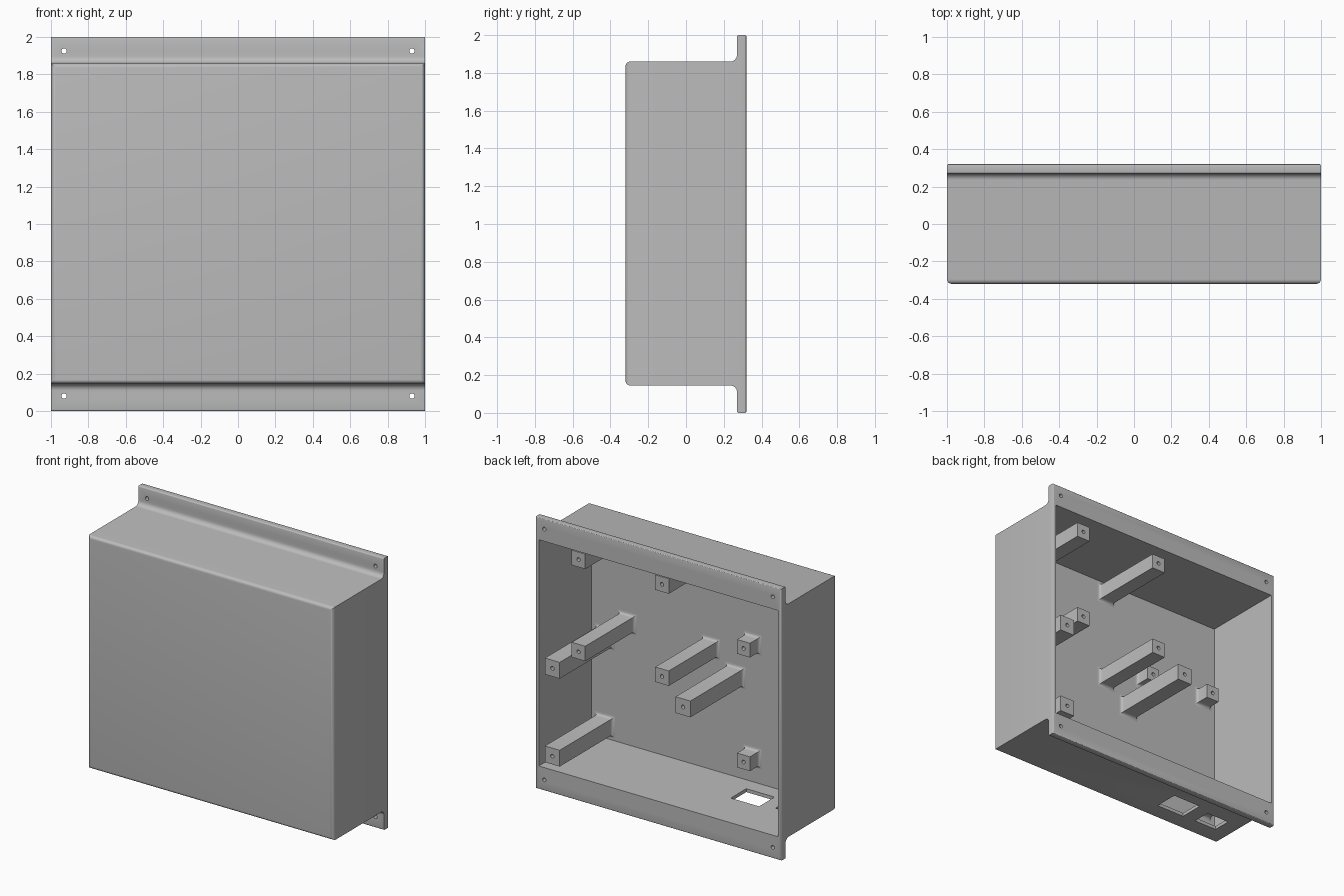
import bpy, bmesh, math
from mathutils import Matrix, Vector

cube = bpy.data.objects.get("Cube")
if cube:
    bpy.data.objects.remove(cube)

grey = bpy.data.materials.new("plain grey")
grey.use_nodes = True
GREY = (0.5, 0.5, 0.5, 1)
grey.diffuse_color = GREY
grey.node_tree.nodes["Principled BSDF"].inputs["Base Color"].default_value = GREY

WALL = 0.025
BACK, FRONT = 0.32, -0.32
FLOOR = FRONT + WALL
LOW, HIGH = 0.145, 1.86


def make_object(name, bm):
    bmesh.ops.recalc_face_normals(bm, faces=bm.faces)
    mesh = bpy.data.meshes.new(name)
    bm.to_mesh(mesh)
    bm.free()
    mesh.materials.append(grey)
    obj = bpy.data.objects.new(name, mesh)
    bpy.context.collection.objects.link(obj)
    return obj


def add_box(bm, low, high):
    low, high = Vector(low), Vector(high)
    size = Matrix.Diagonal((*(high - low), 1))
    bmesh.ops.create_cube(bm, size=1, matrix=Matrix.Translation((low + high) / 2) @ size)


def add_drill(bm, x, y, z, radius, depth):
    place = Matrix.Translation((x, y, z)) @ Matrix.Rotation(math.pi / 2, 4, 'X')
    bmesh.ops.create_cone(bm, cap_ends=True, segments=20, radius1=radius,
                          radius2=radius, depth=depth, matrix=place)


def select(obj):
    bpy.ops.object.select_all(action='DESELECT')
    obj.select_set(True)
    bpy.context.view_layer.objects.active = obj


def cut(obj, bm):
    cutter = make_object("cutter", bm)
    cutter.hide_render = True
    mod = obj.modifiers.new("cut", 'BOOLEAN')
    mod.operation, mod.solver, mod.object = 'DIFFERENCE', 'EXACT', cutter
    select(obj)
    bpy.ops.object.modifier_apply(modifier=mod.name)
    bpy.data.objects.remove(cutter)


def smooth(obj):
    select(obj)
    bpy.ops.object.shade_smooth_by_angle(angle=math.radians(35))


def bevel_where(bm, rule, width, segments):
    edges = [e for e in bm.edges if rule(*(v.co for v in e.verts))]
    bmesh.ops.bevel(bm, geom=edges, offset=width, segments=segments,
                    profile=0.5, affect='EDGES')


# Enclosure: side profile with two mounting flanges, drawn across the width
FLANGE = 0.27
profile = [(FRONT, LOW), (FLANGE, LOW), (FLANGE, 0), (BACK, 0),
           (BACK, 2), (FLANGE, 2), (FLANGE, HIGH), (FRONT, HIGH)]
bm = bmesh.new()
face = bm.faces.new([bm.verts.new((-1, y, z)) for y, z in profile])
side = bmesh.ops.extrude_face_region(bm, geom=[face])
bmesh.ops.translate(bm, vec=(2, 0, 0),
                    verts=[v for v in side["geom"] if isinstance(v, bmesh.types.BMVert)])
bmesh.ops.recalc_face_normals(bm, faces=bm.faces)


def near(a, b):
    return abs(a - b) < 1e-4


# Fillets under the flanges, round front edges, fine round on the back edges
bevel_where(bm, lambda a, b: near(a.y, FLANGE) and near(b.y, FLANGE) and near(a.z, b.z)
            and (near(a.z, LOW) or near(a.z, HIGH)), 0.035, 6)
bevel_where(bm, lambda a, b: near(a.y, FRONT) and near(b.y, FRONT), 0.025, 5)
bevel_where(bm, lambda a, b: (near(a.y, BACK) and near(b.y, BACK))
            or (near(a.z, b.z) and near(a.y, b.y) and a.z in (0, 2)), 0.008, 3)
enclosure = make_object("enclosure", bm)

# Open cavity at the back
bm = bmesh.new()
add_box(bm, (WALL - 1, FLOOR, LOW + WALL), (1 - WALL, 0.5, HIGH - WALL))
cut(enclosure, bm)

# Two cable openings in the underside and four flange screw holes
bm = bmesh.new()
add_box(bm, (-0.595, -0.18, 0.1), (-0.365, 0, 0.25))
add_box(bm, (-0.885, -0.175, 0.1), (-0.70, -0.04, 0.25))
for x in (-0.93, 0.93):
    for z in (0.08, 1.925):
        add_drill(bm, x, 0.3, z, 0.014, 0.2)
cut(enclosure, bm)
smooth(enclosure)


# Square standoffs with a flared foot and a blind screw hole
def standoff(name, x, z, tip, width):
    flare, steps = 0.022, 4
    rings = [(FLOOR - 0.005, width / 2 + flare)]
    for i in range(steps + 1):
        a = i / steps * math.pi / 2
        rings.append((FLOOR + flare * (1 - math.cos(a)), width / 2 + flare * (1 - math.sin(a))))
    rings.append((tip, width / 2))
    bm = bmesh.new()
    loops = [[bm.verts.new((x + sx * h, y, z + sz * h))
              for sx, sz in ((-1, -1), (1, -1), (1, 1), (-1, 1))] for y, h in rings]
    for low, high in zip(loops, loops[1:]):
        for i in range(4):
            j = (i + 1) % 4
            bm.faces.new((low[i], low[j], high[j], high[i]))
    bm.faces.new(loops[0])
    bm.faces.new(loops[-1])
    post = make_object(name, bm)
    bm = bmesh.new()
    add_drill(bm, x, tip, z, 0.014, 0.12)
    cut(post, bm)
    smooth(post)


groups = {
    "tall_standoff": (0.315, 0.12, [(0.868, 0.915), (0.868, 0.268), (-0.196, 0.915)]),
    "medium_standoff": (0.272, 0.11, [(0.685, 1.07), (0.685, 1.748),
                                      (0.005, 1.07), (0.005, 1.748)]),
    "short_standoff": (-0.19, 0.105, [(-0.335, 1.19), (-0.873, 1.24),
                                      (-0.335, 0.354), (-0.873, 0.354)]),
}
for name, (tip, width, spots) in groups.items():
    for n, (x, z) in enumerate(spots, 1):
        standoff(f"{name}_{n}", x, z, tip, width)
